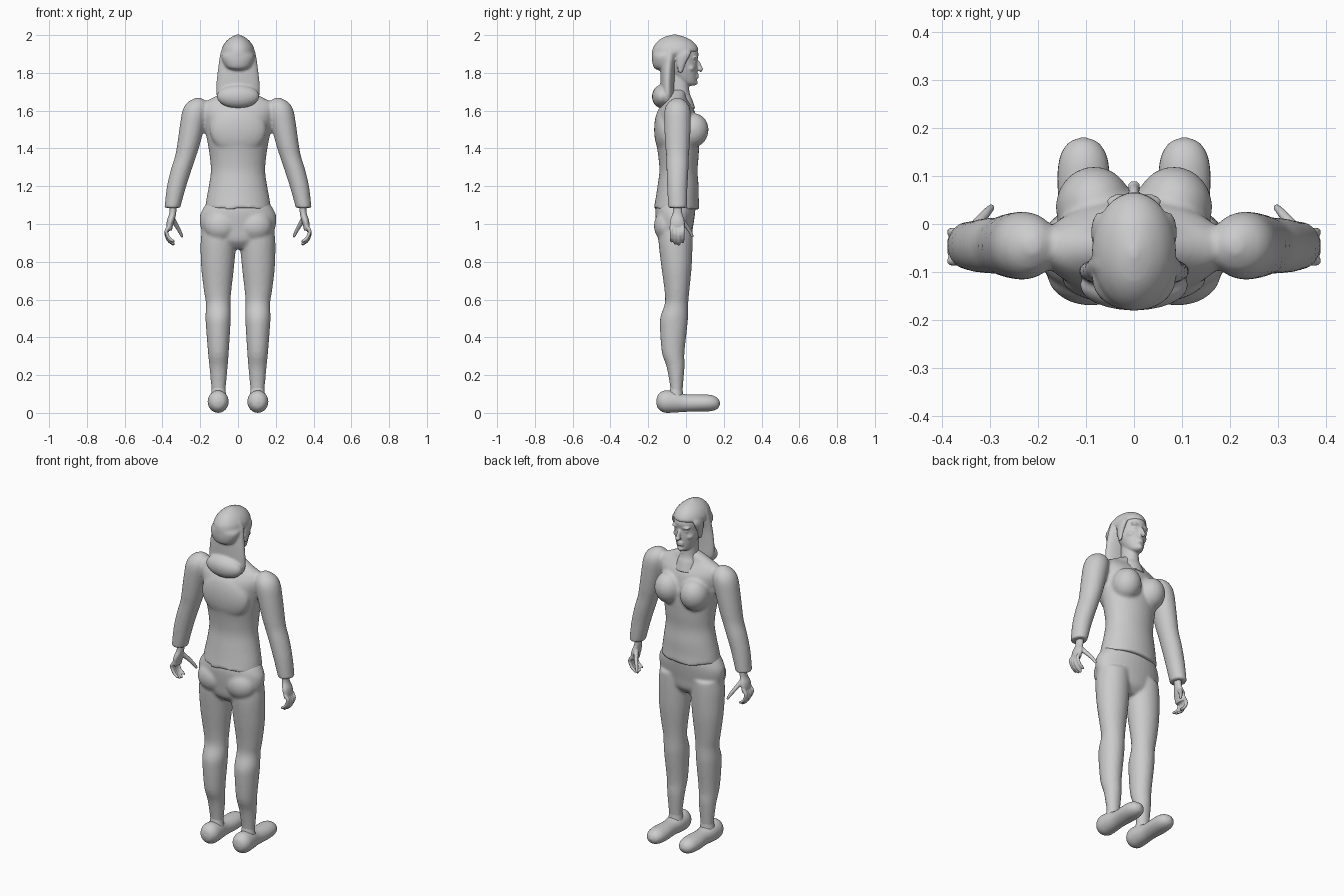
import bpy, bmesh, math
from mathutils import Vector, Matrix

GREY = bpy.data.materials.new("plain grey")
GREY.diffuse_color = (0.6, 0.6, 0.6, 1)


def smooth_path(keys, steps):
    """Catmull-Rom interpolation of a list of tuples."""
    out = []
    for i in range(len(keys) - 1):
        p = [Vector(keys[max(0, min(len(keys) - 1, i + k))]) for k in (-1, 0, 1, 2)]
        for s in range(steps):
            t = s / steps
            out.append(0.5 * (2 * p[1] + (p[2] - p[0]) * t
                              + (2 * p[0] - 5 * p[1] + 4 * p[2] - p[3]) * t * t
                              + (3 * p[1] - p[0] - 3 * p[2] + p[3]) * t ** 3))
    return out + [Vector(keys[-1])]


def loft(bm, keys, axis='z', side=1, n=32, steps=4, wave=0.0):
    """Skin elliptical rings (x, y, z, radius a, radius b) stacked along an axis."""
    rings = []
    for k, (x, y, z, a, b) in enumerate(smooth_path(keys, steps)):
        ring = []
        for i in range(n):
            t = 2 * math.pi * i / n
            u, v = max(a, .002) * math.cos(t), max(b, .002) * math.sin(t)
            off = (u, v, 0) if axis == 'z' else (u, 0, v)
            dz = wave * math.sin(5 * t + 1) if k == 0 else 0
            ring.append(bm.verts.new((side * x + off[0], y + off[1], z + off[2] + dz)))
        rings.append(ring)
    faces = [bm.faces.new(rings[0]), bm.faces.new(rings[-1])]
    for r0, r1 in zip(rings, rings[1:]):
        for i in range(n):
            j = (i + 1) % n
            faces.append(bm.faces.new((r0[i], r0[j], r1[j], r1[i])))
    bmesh.ops.recalc_face_normals(bm, faces=faces)


def ball(bm, centre, radii, tilt=0.0):
    m = (Matrix.Translation(centre) @ Matrix.Rotation(tilt, 4, 'X')
         @ Matrix.Diagonal((*radii, 1)))
    bmesh.ops.create_uvsphere(bm, u_segments=24, v_segments=16, radius=1, matrix=m)


def tube(bm, points, r0, r1):
    """Chain of overlapping balls, used for digits."""
    path = smooth_path(points, 5)
    for i, p in enumerate(path):
        r = r0 + (r1 - r0) * i / (len(path) - 1)
        bmesh.ops.create_icosphere(bm, subdivisions=2, radius=r,
                                   matrix=Matrix.Translation(p))


def finish(name, bm, voxel=None, relax=4):
    """Make the object; a voxel size fuses its shells into one skin."""
    me = bpy.data.meshes.new(name)
    bm.to_mesh(me)
    bm.free()
    ob = bpy.data.objects.new(name, me)
    bpy.context.collection.objects.link(ob)
    me.materials.append(GREY)
    for p in me.polygons:
        p.use_smooth = True
    if voxel:
        mod = ob.modifiers.new("fuse", 'REMESH')
        mod.mode = 'VOXEL'
        mod.voxel_size = voxel
        mod.use_smooth_shade = True
        sm = ob.modifiers.new("relax", 'SMOOTH')
        sm.factor = 0.5
        sm.iterations = relax
    else:
        bpy.context.view_layer.objects.active = ob
        ob.select_set(True)
        bpy.ops.object.shade_smooth_by_angle(angle=math.radians(40))
        ob.select_set(False)
    return ob


# trousers: pelvis, buttocks and legs
bm = bmesh.new()
loft(bm, [(0, -.06, .87, .07, .05), (0, -.06, .91, .16, .085), (0, -.06, .97, .195, .095),
          (0, -.058, 1.04, .203, .104), (0, -.055, 1.09, .18, .105), (0, -.05, 1.13, .15, .09)])
for s in (1, -1):
    ball(bm, (s * .09, -.10, .99), (.092, .07, .085))
    loft(bm, [(.102, -.05, .09, .036, .032), (.103, -.05, .13, .038, .033),
              (.103, -.055, .24, .048, .047), (.104, -.068, .32, .055, .06),
              (.105, -.066, .45, .064, .072), (.105, -.062, .51, .067, .073),
              (.105, -.05, .58, .065, .062), (.108, -.048, .65, .073, .066),
              (.108, -.05, .77, .087, .08), (.104, -.055, .9, .094, .09),
              (.1, -.055, .98, .09, .09)], side=s)
finish("trousers", bm, .009, 5)

# shoes, with rounded heel and toe
for s, tag in ((1, "right"), (-1, "left")):
    bm = bmesh.new()
    loft(bm, [(.105, -.157, .058, .004, .004), (.105, -.148, .06, .034, .036),
              (.105, -.115, .06, .054, .058), (.105, -.06, .058, .053, .056),
              (.105, 0, .052, .047, .046), (.105, .08, .052, .054, .045),
              (.105, .135, .052, .05, .042), (.105, .168, .05, .032, .027),
              (.105, .18, .05, .004, .004)], axis='y', side=s)
    loft(bm, [(.103, -.055, .07, .045, .045), (.103, -.052, .11, .038, .035),
              (.103, -.05, .15, .034, .03)], side=s)
    finish(tag + "_shoe", bm)

# jacket: body, bust, back panel and sleeves
bm = bmesh.new()
loft(bm, [(0, -.05, 1.08, .175, .122), (0, -.047, 1.13, .168, .115),
          (0, -.042, 1.2, .155, .109), (0, -.04, 1.28, .144, .101),
          (0, -.04, 1.36, .15, .107), (0, -.045, 1.45, .165, .115),
          (0, -.05, 1.54, .18, .11), (0, -.05, 1.6, .195, .095),
          (0, -.05, 1.64, .185, .07), (0, -.05, 1.665, .14, .055),
          (0, -.045, 1.695, .08, .045), (0, -.04, 1.71, .05, .035)], wave=.012)
ball(bm, (0, -.115, 1.5), (.15, .054, .13))
for s in (1, -1):
    ball(bm, (s * .083, .035, 1.495), (.08, .084, .092), -.25)
    loft(bm, [(.347, -.045, 1.085, .043, .048), (.345, -.045, 1.1, .043, .05),
              (.325, -.046, 1.2, .051, .054), (.3, -.045, 1.29, .055, .058),
              (.277, -.045, 1.36, .056, .06), (.262, -.045, 1.42, .06, .065),
              (.242, -.045, 1.52, .066, .07), (.226, -.045, 1.6, .068, .069),
              (.217, -.045, 1.643, .052, .05), (.21, -.045, 1.668, .015, .015)], side=s)
finish("jacket", bm, .009, 4)

# hands with curled fingers and a spread thumb
for s, tag in ((1, "right"), (-1, "left")):
    bm = bmesh.new()
    loft(bm, [(.357, -.047, .965, .008, .03), (.362, -.047, .985, .016, .038),
              (.356, -.047, 1.02, .02, .038), (.345, -.045, 1.06, .018, .025),
              (.343, -.045, 1.12, .019, .025)], side=s)
    for i in range(4):
        y, drop = -.077 + i * .02, (0.012, 0, -.004, .008)[i]
        tube(bm, [(s * .365, y, .985), (s * .38, y, .95 + drop),
                  (s * .366, y, .915 + drop), (s * .343, y, .897 + drop)], .011, .008)
    tube(bm, [(s * .348, -.03, 1.03), (s * .328, -.002, .995),
              (s * .308, .022, .96), (s * .297, .034, .935)], .015, .008)
    finish(tag + "_hand", bm, .0045, 3)

# head: neck, jaw, cheeks, brow, nose, lips and ears
bm = bmesh.new()
loft(bm, [(0, -.03, 1.61, .075, .08), (0, -.035, 1.66, .062, .068),
          (0, -.035, 1.7, .047, .053), (0, -.035, 1.8, .045, .05)])
loft(bm, [(0, .022, 1.732, .012, .02), (0, .012, 1.742, .033, .042),
          (0, -.002, 1.77, .05, .059), (0, -.018, 1.82, .066, .079),
          (0, -.03, 1.86, .072, .09), (0, -.035, 1.91, .075, .1),
          (0, -.04, 1.96, .05, .07)])
ball(bm, (0, .044, 1.75), (.02, .019, .016))
ball(bm, (0, .07, 1.835), (.011, .013, .034), .3)
ball(bm, (0, .076, 1.82), (.014, .015, .011))
for z in (1.777, 1.79):
    ball(bm, (0, .055, z), (.022, .014, .007))
for s in (1, -1):
    ball(bm, (s * .03, .047, 1.88), (.027, .016, .009))
    ball(bm, (s * .03, .043, 1.858), (.014, .011, .008))
    ball(bm, (s * .04, .02, 1.825), (.022, .026, .02))
    ball(bm, (s * .075, -.03, 1.85), (.01, .02, .032))
finish("head", bm, .0055, 2)

# hair: cap over the skull, long fall behind and rolled end
bm = bmesh.new()
loft(bm, [(0, -.12, 1.815, .03, .03), (0, -.125, 1.828, .06, .045),
          (0, -.12, 1.86, .08, .059), (0, -.112, 1.89, .087, .068),
          (0, -.062, 1.91, .088, .118), (0, -.056, 1.935, .083, .118),
          (0, -.057, 1.965, .065, .095), (0, -.06, 1.988, .038, .06),
          (0, -.062, 2.003, .006, .01)])
loft(bm, [(0, -.1, 1.64, .095, .035), (0, -.098, 1.68, .113, .038),
          (0, -.098, 1.75, .114, .038), (0, -.095, 1.83, .105, .04),
          (0, -.085, 1.9, .094, .045), (0, -.08, 1.95, .075, .05),
          (0, -.08, 1.975, .04, .04)])
ball(bm, (0, -.128, 1.675), (.113, .052, .062))
for s in (1, -1):
    loft(bm, [(.072, -.03, 1.8, .006, .012), (.074, -.025, 1.85, .013, .024),
              (.072, -.015, 1.9, .016, .04), (.06, -.02, 1.93, .014, .04)], side=s)
finish("hair", bm, .007, 2)
